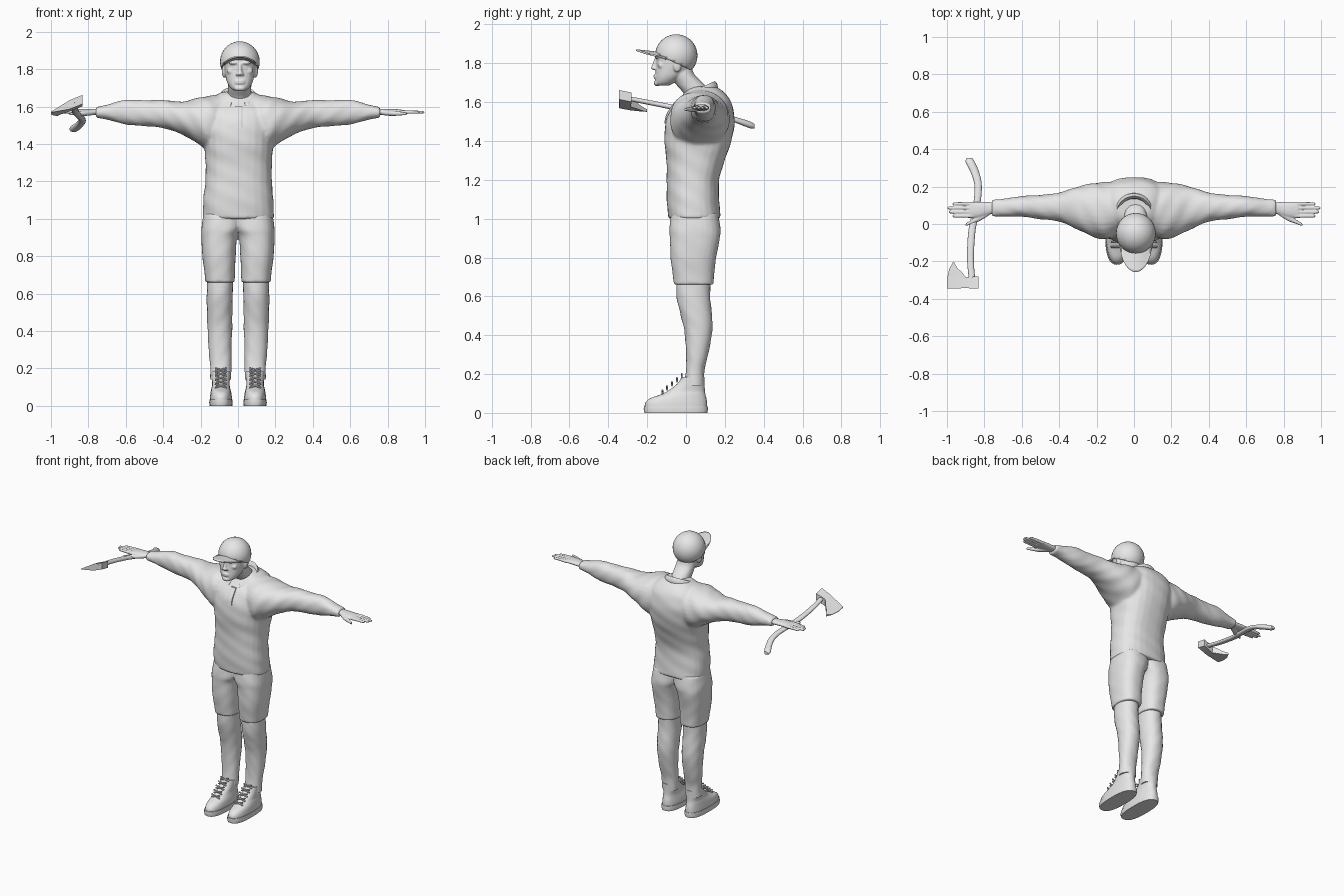
import bpy, bmesh, math
from mathutils import Vector, Matrix

if "Cube" in bpy.data.objects:
    bpy.data.objects.remove(bpy.data.objects["Cube"])

GREY = (0.8, 0.8, 0.8, 1.0)
mat = bpy.data.materials.new("plain_grey")
mat.use_nodes = True
mat.diffuse_color = GREY
mat.node_tree.nodes["Principled BSDF"].inputs["Base Color"].default_value = GREY
made = []


def finish(name, bm, voxel=0, smooth=0, thick=0):
    """Turn a bmesh into an object, optionally fused into one skin."""
    bmesh.ops.recalc_face_normals(bm, faces=bm.faces)
    me = bpy.data.meshes.new(name)
    bm.to_mesh(me)
    bm.free()
    me.materials.append(mat)
    ob = bpy.data.objects.new(name, me)
    bpy.context.collection.objects.link(ob)
    if thick:
        mod = ob.modifiers.new("Thickness", "SOLIDIFY")
        mod.thickness, mod.offset = thick, 0
    if voxel:
        mod = ob.modifiers.new("Fuse", "REMESH")
        mod.mode, mod.voxel_size, mod.use_smooth_shade = "VOXEL", voxel, True
        if smooth:
            mod = ob.modifiers.new("Soften", "SMOOTH")
            mod.factor, mod.iterations = 0.5, smooth
    made.append(ob)


def spline(rings, steps):
    """Smooth in-between rings."""
    out = []
    for i in range(len(rings) - 1):
        p = [rings[max(0, min(len(rings) - 1, i + k))] for k in (-1, 0, 1, 2)]
        for s in range(steps):
            t = s / steps
            out.append([b + t * (c - a) / 2 + t * t * (2 * a - 5 * b + 4 * c - d) / 2
                        + t ** 3 * (3 * b - a - 3 * c + d) / 2 for a, b, c, d in zip(*p)])
    return out + [rings[-1]]


def loft(bm, rings, axis="z", side=1, power=2.2, fold=0, steps=5, n=28):
    """Skin rings of (position, low a, high a, low b, high b) along an axis."""
    last = None
    for t, a0, a1, b0, b1 in spline(rings, steps):
        ring = []
        for k in range(n):
            ang = 2 * math.pi * k / n
            c, s = math.cos(ang), math.sin(ang)
            r = (abs(c) ** power + abs(s) ** power) ** (-1 / power)
            r *= 1 + fold * math.sin(3 * ang + 38 * t) * math.sin(23 * t + 2 * ang)
            a = (a0 + a1) / 2 + r * c * (a1 - a0) / 2
            b = (b0 + b1) / 2 + r * s * (b1 - b0) / 2
            co = {"z": (a, b, t), "x": (t, a, b), "y": (a, t, b)}[axis]
            ring.append(bm.verts.new((co[0] * side, co[1], co[2])))
        if last:
            for k in range(n):
                bm.faces.new((last[k], last[k - 1], ring[k - 1], ring[k]))
        else:
            bm.faces.new(ring)
        last = ring
    bm.faces.new(last)


def ball(bm, centre, size):
    m = Matrix.Translation(centre) @ Matrix.Diagonal((*size, 1))
    return bmesh.ops.create_uvsphere(bm, u_segments=32, v_segments=20, radius=1, matrix=m)


# Shirt: torso and both sleeves fused
bm = bmesh.new()
loft(bm, [(1.0, -.185, .195, -.09, .18), (1.1, -.185, .19, -.1, .17), (1.2, -.175, .18, -.1, .17),
          (1.3, -.175, .18, -.1, .2), (1.4, -.18, .19, -.11, .235), (1.5, -.19, .195, -.105, .25),
          (1.57, -.19, .19, -.075, .24), (1.62, -.16, .16, -.03, .222), (1.66, -.12, .12, 0, .185),
          (1.68, -.08, .08, .03, .15)], power=2.5, fold=.015)
for side in (1, -1):
    loft(bm, [(.06, -.04, .22, 1.40, 1.665), (.15, -.08, .225, 1.37, 1.66), (.22, -.065, .22, 1.405, 1.645),
              (.3, -.03, .2, 1.45, 1.625), (.4, .012, .167, 1.485, 1.635), (.5, .025, .155, 1.497, 1.635),
              (.6, .04, .15, 1.505, 1.637), (.7, .04, .135, 1.53, 1.61), (.76, .04, .13, 1.54, 1.597)],
         "x", side, fold=.03)
finish("shirt", bm, .009, 4)

# Turned-down collar, open at the front
bm = bmesh.new()
rows = []
for k in range(33):
    ang = math.radians(-68 + 316 * k / 32)
    front = (1 - math.sin(ang)) / 2
    c, s = math.cos(ang), math.sin(ang)
    row = []
    for grow, drop in ((-.012, .07), (-.004, .01), (.004, 0), (.012, .012), (.02 + .02 * front, .05 + .045 * front)):
        row.append(bm.verts.new((c * (.09 + grow), .055 + s * (.09 + grow), 1.705 - .09 * front - drop)))
    rows.append(row)
for r, q in zip(rows, rows[1:]):
    for i in range(4):
        bm.faces.new((r[i], r[i + 1], q[i + 1], q[i]))
finish("collar", bm, thick=.008)

# Front placket
bm = bmesh.new()
loft(bm, [(1.49, -.016, .024, -.112, -.09), (1.54, -.016, .024, -.1, -.08),
          (1.6, -.016, .024, -.06, -.03)], power=5)
finish("placket", bm)

# Trousers to the knee, fused at the crotch
bm = bmesh.new()
for side in (1, -1):
    loft(bm, [(1.03, -.03, .185, -.075, .165), (.95, -.02, .195, -.085, .178), (.9, .004, .195, -.082, .175),
              (.8, .012, .19, -.08, .155), (.72, .016, .18, -.07, .145), (.66, .018, .175, -.062, .142)],
         side=side, power=2.5, fold=.012)
finish("trousers", bm, .008, 3)

# Lower trouser legs, shoes, soles and laces
for side, word in ((1, "left"), (-1, "right")):
    bm = bmesh.new()
    loft(bm, [(.72, .025, .165, -.05, .125), (.6, .03, .168, -.048, .125), (.5, .03, .166, -.025, .135),
              (.42, .03, .162, -.008, .135), (.3, .035, .157, 0, .113), (.22, .036, .15, 0, .095),
              (.14, .038, .148, -.01, .095)], side=side, fold=.03)
    finish(word + "_lower_leg", bm)
    bm = bmesh.new()
    loft(bm, [(.02, .032, .15, -.212, .108), (.05, .033, .149, -.21, .108), (.075, .037, .146, -.185, .105),
              (.095, .042, .142, -.13, .1), (.115, .045, .138, -.09, .097), (.15, .043, .14, -.045, .096),
              (.185, .04, .143, -.022, .096)], side=side, power=2.4)
    finish(word + "_shoe", bm)
    bm = bmesh.new()
    loft(bm, [(0, .03, .152, -.213, .11), (.018, .028, .154, -.218, .113), (.035, .03, .152, -.216, .111)],
         side=side, power=2.6, steps=1)
    finish(word + "_sole", bm)
    bm = bmesh.new()
    for i in range(5):
        for tilt in (1, -1):
            m = (Matrix.Translation((side * .092, -.122 + .025 * i, .108 + .021 * i))
                 @ Matrix.Rotation(tilt * .3, 4, "Y") @ Matrix.Rotation(math.pi / 2, 4, "Y"))
            bmesh.ops.create_cone(bm, cap_ends=True, segments=8, radius1=.005, radius2=.005, depth=.065, matrix=m)
    finish(word + "_laces", bm)

# Hand: palm, four fingers and thumb fused
for side, word in ((1, "left"), (-1, "right")):
    bm = bmesh.new()
    loft(bm, [(.73, .06, .115, 1.555, 1.59), (.78, .05, .117, 1.555, 1.588), (.83, .036, .118, 1.557, 1.588),
              (.88, .033, .118, 1.56, 1.583)], "x", side)
    for y, tip in ((.043, .97), (.064, .99), (.086, .996), (.108, .97)):
        loft(bm, [(.86, y - .011, y + .011, 1.56, 1.582), (.93, y - .009, y + .009, 1.562, 1.58),
                  (tip - .008, y - .008, y + .008, 1.563, 1.577), (tip, y - .004, y + .004, 1.566, 1.574)],
             "x", side, n=12)
    loft(bm, [(.77, .05, .085, 1.555, 1.582), (.82, .018, .06, 1.55, 1.578), (.86, .003, .028, 1.552, 1.574),
              (.9, -.012, .004, 1.555, 1.57)], "x", side, n=12)
    finish(word + "_hand", bm, .004, 2)

# Head and neck with brow, nose, lips, chin and ears
bm = bmesh.new()
loft(bm, [(1.685, -.02, .04, -.15, -.09), (1.7, -.04, .06, -.158, -.06), (1.73, -.058, .078, -.158, -.02),
          (1.77, -.068, .088, -.156, .02), (1.81, -.073, .093, -.153, .035), (1.86, -.075, .095, -.152, .035),
          (1.9, -.06, .08, -.13, .02)], power=2.3)
loft(bm, [(1.58, -.06, .07, 0, .13), (1.64, -.055, .07, -.01, .13), (1.69, -.053, .07, -.05, .095),
          (1.74, -.053, .073, -.08, .045), (1.78, -.05, .07, -.09, .03)])
loft(bm, [(1.765, -.009, .029, -.16, -.13), (1.772, -.012, .032, -.181, -.13), (1.79, -.003, .023, -.175, -.13),
          (1.83, 0, .02, -.16, -.13)], n=14)
for sx in (-1, 1):
    ball(bm, (.01 + sx * .032, -.147, 1.834), (.028, .015, .009))
    ball(bm, (.01 + sx * .048, -.128, 1.79), (.022, .018, .018))
    ball(bm, (.01 + sx * .083, -.045, 1.79), (.014, .022, .036))
for z, depth in ((1.737, .014), (1.726, .013)):
    ball(bm, (.01, -.154, z), (.027, depth, .006))
ball(bm, (.01, -.148, 1.698), (.03, .018, .016))
finish("head", bm, .005, 2)

# Cap crown, cut along a rim that drops toward the back
bm = bmesh.new()
ball(bm, (.01, -.05, 1.84), (.102, .105, .105))
bmesh.ops.bisect_plane(bm, geom=bm.verts[:] + bm.edges[:] + bm.faces[:], clear_inner=True,
                       plane_co=(0, -.15, 1.848), plane_no=Vector((0, .42, .9)))
finish("cap_crown", bm, thick=.008)

# Curved cap peak
bm = bmesh.new()
rows = []
for i in range(9):
    row = []
    for j in range(17):
        u = j / 8 - 1
        x = .088 * u
        back = -.05 - .098 * math.sqrt(1 - .72 * u * u)
        tip = back - .106 * math.sqrt(max(0, 1 - u * u)) - .003
        y = back + (tip - back) * i / 8
        row.append(bm.verts.new((.01 + x, y, 1.856 + .012 * i / 8 - 4.5 * x * x)))
    rows.append(row)
for r, q in zip(rows, rows[1:]):
    for j in range(16):
        bm.faces.new((r[j], r[j + 1], q[j + 1], q[j]))
finish("cap_peak", bm, thick=.008)

# Axe handle with a hooked grip
path = [(-.345, -.86, 1.628, .016), (-.2, -.874, 1.6, .018), (-.05, -.868, 1.57, .019), (.05, -.85, 1.55, .019),
        (.15, -.835, 1.535, .019), (.22, -.835, 1.52, .02), (.28, -.852, 1.5, .023), (.33, -.875, 1.483, .025),
        (.352, -.88, 1.476, .015)]
bm = bmesh.new()
loft(bm, [(y, x - r, x + r, z - r * .7, z + r * .7) for y, x, z, r in path], "y", n=16)
finish("axe_handle", bm)

# Axe head: wedge that thins toward the bearded edge
outline = [(-.832, -.345), (-.9, -.343), (-1, -.345), (-.999, -.29), (-.988, -.24), (-.965, -.2),
           (-.945, -.235), (-.92, -.258), (-.9, -.285), (-.832, -.28)]
bm = bmesh.new()
sheets = []
for up in (-1, 1):
    sheet = []
    for x, y in outline:
        half = .002 + .022 * min(1, max(0, (x + .98) / .08))
        sheet.append(bm.verts.new((x, y, 1.62 + .4 * (x + .86) - .2 * (y + .31) + up * half)))
    sheets.append(sheet)
    bm.faces.new(sheet)
for k in range(len(outline)):
    bm.faces.new((sheets[0][k - 1], sheets[0][k], sheets[1][k], sheets[1][k - 1]))
bmesh.ops.triangulate(bm, faces=[f for f in bm.faces if len(f.verts) > 4])
finish("axe_head", bm)

# Smooth shading with crisp edges
bpy.ops.object.select_all(action="DESELECT")
for ob in made:
    ob.select_set(True)
bpy.context.view_layer.objects.active = made[0]
bpy.ops.object.shade_smooth_by_angle(angle=math.radians(40))
